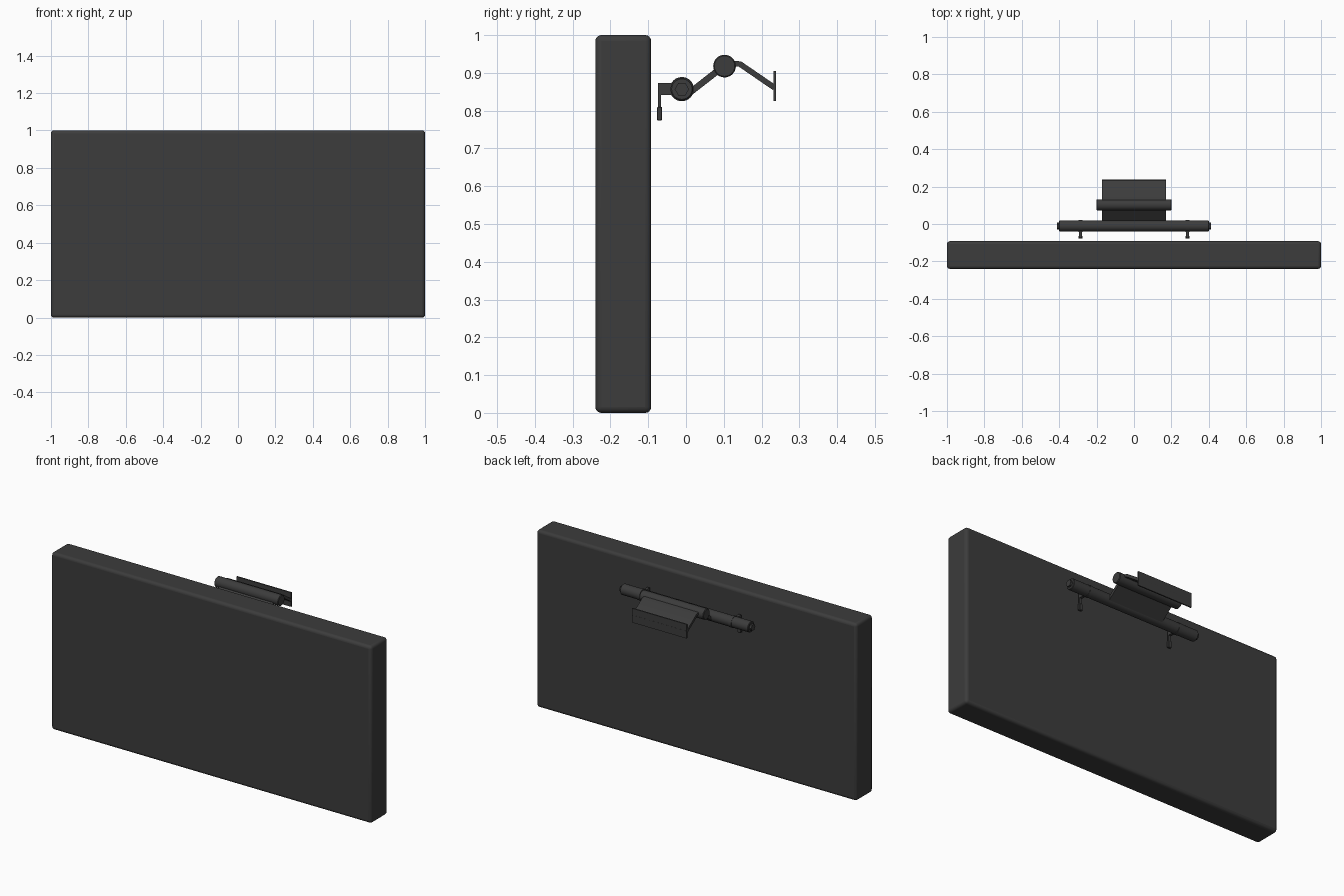
import bpy, bmesh, math
from mathutils import Vector

cube = bpy.data.objects.get("Cube")
if cube:
    bpy.data.objects.remove(cube, do_unlink=True)

mat = bpy.data.materials.new("dark_grey")
mat.use_nodes = True
GREY = (0.045, 0.045, 0.045, 1)
mat.diffuse_color = GREY
bsdf = next(n for n in mat.node_tree.nodes if n.type == "BSDF_PRINCIPLED")
bsdf.inputs["Base Color"].default_value = GREY
bsdf.inputs["Roughness"].default_value = 0.6


def finish(name, bm, bevel=0, segments=3):
    bmesh.ops.recalc_face_normals(bm, faces=bm.faces)
    mesh = bpy.data.meshes.new(name)
    bm.to_mesh(mesh)
    bm.free()
    obj = bpy.data.objects.new(name, mesh)
    bpy.context.collection.objects.link(obj)
    mesh.materials.append(mat)
    if bevel:
        mod = obj.modifiers.new("Bevel", "BEVEL")
        mod.width, mod.segments = bevel, segments
    bpy.ops.object.select_all(action="DESELECT")
    obj.select_set(True)
    bpy.context.view_layer.objects.active = obj
    bpy.ops.object.shade_smooth_by_angle(angle=math.radians(35))
    return obj


def extrude_x(name, profile, x0, x1, bevel=0, segments=3):
    """Extrude a closed (y, z) profile from x0 to x1."""
    bm = bmesh.new()
    face = bm.faces.new([bm.verts.new((x0, y, z)) for y, z in profile])
    ext = bmesh.ops.extrude_face_region(bm, geom=[face])["geom"]
    verts = [v for v in ext if isinstance(v, bmesh.types.BMVert)]
    bmesh.ops.translate(bm, verts=verts, vec=(x1 - x0, 0, 0))
    return finish(name, bm, bevel, segments)


def box(name, x0, x1, y0, y1, z0, z1, bevel=0, segments=3):
    return extrude_x(name, [(y0, z0), (y1, z0), (y1, z1), (y0, z1)], x0, x1, bevel, segments)


def rod(name, x0, x1, centre, r, sides=32, bevel=0):
    ring = [(centre[0] + r * math.cos(i * math.tau / sides),
             centre[1] + r * math.sin(i * math.tau / sides)) for i in range(sides)]
    return extrude_x(name, ring, x0, x1, bevel, 1)


def strip(name, path, half_width, thick):
    """Flat bent sheet following a (y, z) path."""
    pts = [Vector(p) for p in path]
    upper, lower = [], []
    for i, p in enumerate(pts):
        d = (pts[min(i + 1, len(pts) - 1)] - pts[max(i - 1, 0)]).normalized()
        n = Vector((-d.y, d.x)) * thick / 2
        upper.append(p + n)
        lower.append(p - n)
    return extrude_x(name, upper + lower[::-1], -half_width, half_width)


# Main slab
box("panel", -1, 1, -0.24, -0.092, 0, 1, bevel=0.016, segments=4)

# Hinge rods
LOWER, UPPER = (-0.011, 0.857), (0.102, 0.918)
rod("lower_rod", -0.4, 0.4, LOWER, 0.03, bevel=0.003)
rod("upper_rod", -0.2, 0.2, UPPER, 0.03, bevel=0.003)

# Bolts, collars and hooks on both ends
for side, s in (("left", 1), ("right", -1)):
    rod(side + "_bolt", s * 0.39, s * 0.412, LOWER, 0.019, sides=6)
    x = s * 0.286
    rod(side + "_collar", x - 0.01, x + 0.01, LOWER, 0.032)
    extrude_x(side + "_hook_arm",
              [(-0.03, 0.873), (-0.074, 0.873), (-0.074, 0.805),
               (-0.066, 0.805), (-0.066, 0.842), (-0.03, 0.842)],
              x - 0.008, x + 0.008)
    box(side + "_hook_tip", x - 0.011, x + 0.011, -0.077, -0.063, 0.774, 0.81, 0.002, 1)

# Folding arms and end plate
strip("lower_arm", [(0.0, 0.84), (0.1, 0.918)], 0.17, 0.017)
strip("upper_arm", [(0.11, 0.924), (0.142, 0.924), (0.234, 0.861)], 0.17, 0.015)
box("end_plate", -0.17, 0.17, 0.231, 0.238, 0.825, 0.905)
